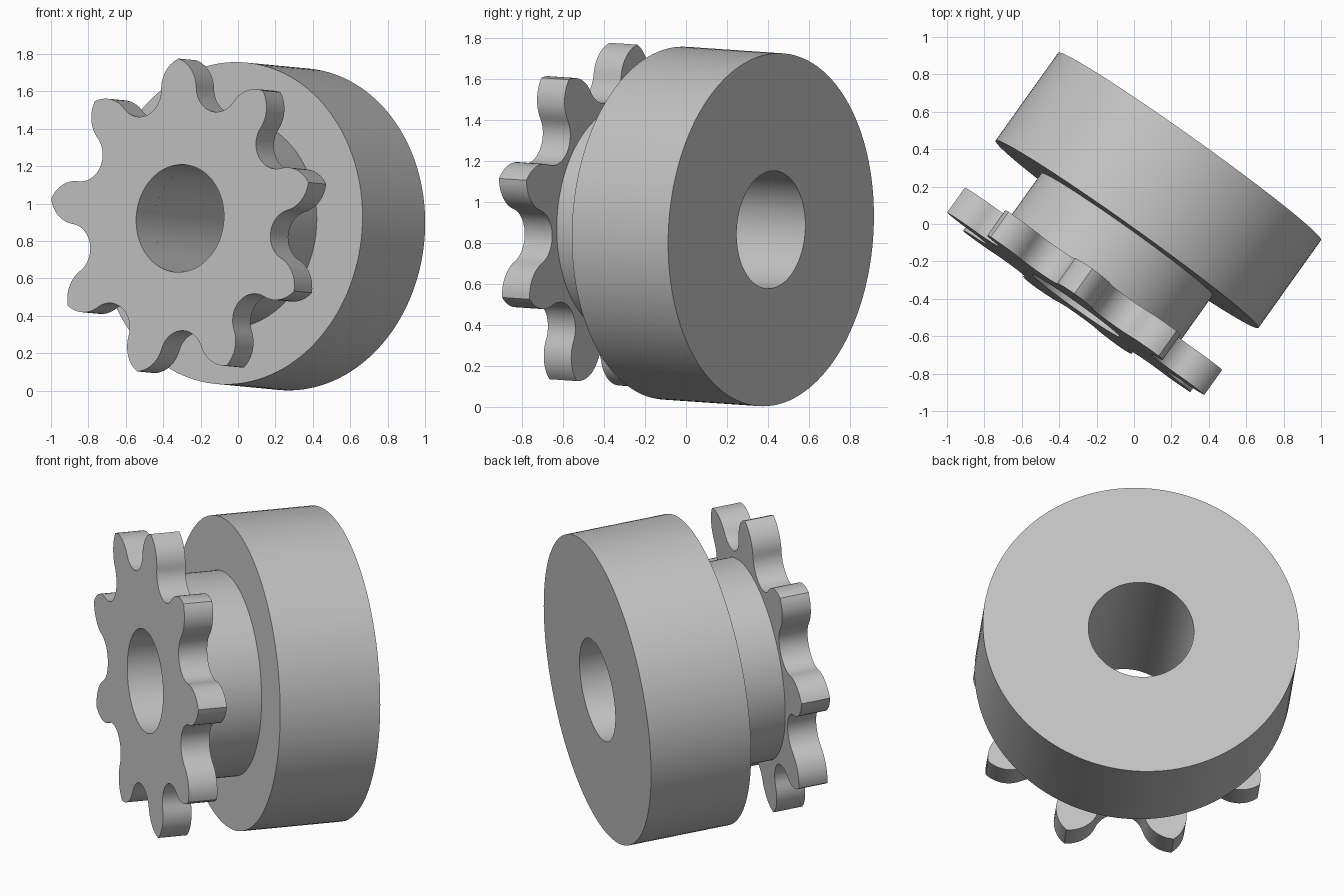
import bpy
import bmesh
from math import sin, cos, pi, radians, atan2, sqrt, acos
from mathutils import Matrix, Vector

cube = bpy.data.objects.get("Cube")
if cube:
    bpy.data.objects.remove(cube)

# One plain steel colour
steel = bpy.data.materials.new("steel_grey")
steel.use_nodes = True
colour = (0.55, 0.55, 0.55, 1)
steel.diffuse_color = colour
steel.node_tree.nodes["Principled BSDF"].inputs["Base Color"].default_value = colour

# Tilted shaft frame: local z runs along the shaft towards the sprocket
w = Vector((-0.5796, -0.8131, 0.0554)).normalized()
u = Vector((0, 0, 1)).cross(w).normalized()
v = w.cross(u)
frame = Matrix((u, v, w)).transposed().to_4x4()
frame.translation = (-0.0375, -0.055, 0.895)

BORE = 0.288
TEETH = 9


def circle(radius, count=128):
    return [Vector((radius * cos(2 * pi * i / count), radius * sin(2 * pi * i / count)))
            for i in range(count)]


def sprocket_outline(pitch_r=0.74, roller_r=0.138, tip_r=0.857, first=radians(13), steps=10):
    """Roller seats joined by rounded teeth that meet in a ridge at the tip."""
    step = 2 * pi / TEETH
    chord = pitch_r * cos(step / 2)
    half = pitch_r * sin(step / 2) - roller_r
    height = tip_r - chord
    arc_r = (half ** 2 + height ** 2) / (2 * half)
    sweep = acos((arc_r - half) / arc_r)
    # Half a tooth along +x: ridge down to the pitch chord, then into the seat
    side = []
    for i in range(steps + 1):
        a = sweep * (1 - i / steps)
        side.append(Vector((chord + arc_r * sin(a), half - arc_r + arc_r * cos(a))))
    seat_sweep = pi / 2 - step / 2
    for i in range(1, steps + 1):
        a = seat_sweep * i / steps
        side.append(Vector((chord - roller_r * sin(a), half + roller_r - roller_r * cos(a))))
    mirrored = [Vector((p.x, -p.y)) for p in reversed(side[1:])]
    tooth = mirrored + side[:-1]
    points = []
    for k in range(TEETH):
        turn = Matrix.Rotation(first + k * step, 2)
        points += [turn @ p for p in tooth]
    return points


def bored_part(name, outline, z0, z1, caps=True):
    """Extruded outline with a round hole through it."""
    bm = bmesh.new()
    angles = [atan2(p.y, p.x) for p in outline]
    hole = [Vector((BORE * cos(a), BORE * sin(a))) for a in angles]
    loops = [[bm.verts.new((p.x, p.y, z)) for p in ring]
             for ring, z in ((outline, z0), (outline, z1), (hole, z1), (hole, z0))]
    n = len(outline)
    for k in range(4):
        if k % 2 and not caps:
            continue
        a, b = loops[k], loops[(k + 1) % 4]
        for i in range(n):
            j = (i + 1) % n
            bm.faces.new((a[i], a[j], b[j], b[i]))
    mesh = bpy.data.meshes.new(name)
    bm.to_mesh(mesh)
    bm.free()
    mesh.materials.append(steel)
    obj = bpy.data.objects.new(name, mesh)
    bpy.context.collection.objects.link(obj)
    obj.matrix_world = frame
    bpy.ops.object.select_all(action="DESELECT")
    obj.select_set(True)
    bpy.context.view_layer.objects.active = obj
    bpy.ops.object.shade_smooth_by_angle(angle=radians(25))
    return obj


# Wide drum, narrower hub (its ends are covered), toothed wheel
bored_part("drum", circle(0.863), -0.578, 0)
bored_part("hub", circle(0.563), 0, 0.305, caps=False)
bored_part("sprocket", sprocket_outline(), 0.305, 0.47)
